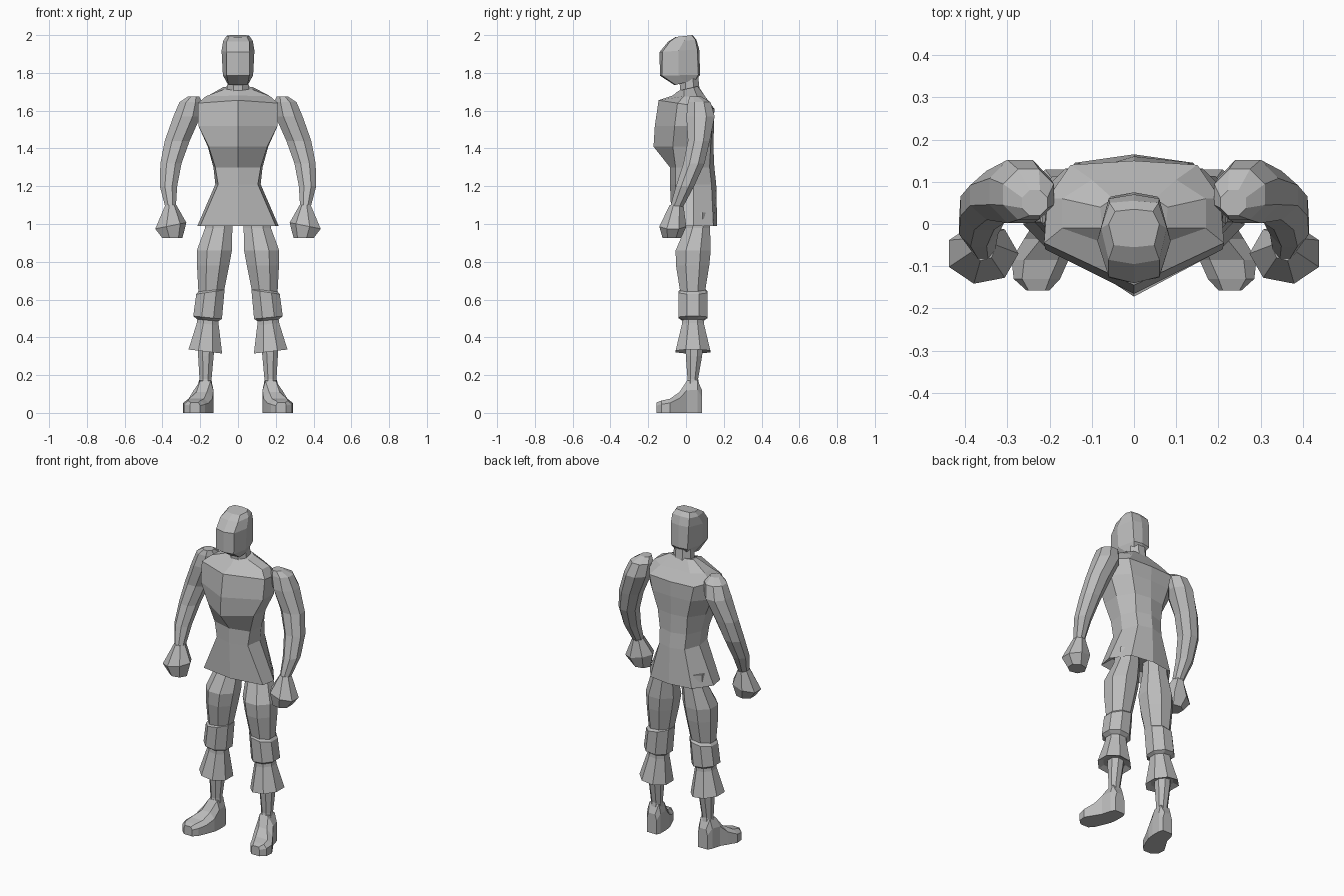
import bpy, bmesh, math

grey = bpy.data.materials.new("plain grey")
grey.diffuse_color = (0.5, 0.5, 0.5, 1)


def loft(name, rings, mirror=False):
    """Skin a list of equal-length point rings and cap both ends."""
    bm = bmesh.new()
    loops = [[bm.verts.new(p) for p in r] for r in rings]
    n = len(loops[0])
    for a, b in zip(loops, loops[1:]):
        for i in range(n):
            j = (i + 1) % n
            bm.faces.new((a[i], a[j], b[j], b[i]))
    bm.faces.new(loops[0][::-1])
    bm.faces.new(loops[-1])
    bmesh.ops.recalc_face_normals(bm, faces=bm.faces[:])
    me = bpy.data.meshes.new(name)
    bm.to_mesh(me)
    bm.free()
    me.materials.append(grey)
    ob = bpy.data.objects.new(name, me)
    bpy.context.collection.objects.link(ob)
    if mirror:
        ob.modifiers.new("mirror", "MIRROR").use_mirror_merge = False
    return ob


def oval(cx, cy, z, rx, ry, n=8, tilt=0.0):
    """Horizontal oval ring; tilt lowers it towards the inside."""
    pts = []
    for i in range(n):
        a = 2 * math.pi * (i + 0.5) / n
        k = 1 / math.cos(math.pi / n)
        dx = rx * k * math.cos(a)
        pts.append((cx + dx, cy + ry * k * math.sin(a), z + tilt * dx))
    return pts


def body_ring(zf, zb, yf, xc, yc, xs, ys, xb, yb, yk):
    """Symmetric ring: front keel, front corner, side, back corner, spine."""
    half = [(0, yf), (xc, yc), (xs, ys), (xb, yb), (0, yk)]
    full = half + [(-x, y) for x, y in half[3:0:-1]]
    return [(x, y, zf + (zb - zf) * (y - yf) / (yk - yf)) for x, y in full]


# tunic torso, with a recessed underside
loft("torso", [body_ring(*r) for r in [
    (1.05, 1.05, -.05, .13, -.03, .15, .05, .10, .12, .135),
    (.99, .99, -.075, .20, -.045, .215, .04, .14, .145, .165),
    (1.21, 1.21, -.085, .105, -.055, .12, .04, .085, .135, .16),
    (1.30, 1.30, -.085, .12, -.055, .13, .04, .09, .125, .15),
    (1.41, 1.41, -.172, .155, -.07, .16, .04, .10, .13, .145),
    (1.52, 1.52, -.165, .21, -.06, .21, .05, .13, .14, .148),
    (1.655, 1.61, -.145, .213, -.045, .205, .06, .15, .14, .15),
    (1.68, 1.67, -.07, .17, -.01, .17, .06, .10, .105, .10),
    (1.705, 1.73, -.04, .075, -.01, .08, .04, .05, .06, .065)]])

# neck
loft("neck", [oval(0, .02, 1.67, .075, .06), oval(0, .02, 1.71, .058, .052),
              oval(0, .015, 1.78, .055, .05)])

# head
loft("head", [body_ring(*r) for r in [
    (1.735, 1.765, -.06, .05, -.055, .06, 0, .04, .05, .055),
    (1.785, 1.79, -.138, .06, -.127, .08, -.04, .055, .065, .075),
    (1.91, 1.925, -.14, .06, -.125, .087, -.04, .06, .06, .07),
    (1.965, 1.975, -.095, .06, -.085, .078, -.01, .058, .05, .055),
    (1.99, 2.0, -.055, .048, -.05, .06, 0, .045, .03, .035)]])

# arms
loft("arm", [oval(*r) for r in [
    (.235, .05, 1.675, .03, .03),
    (.25, .07, 1.645, .06, .06),
    (.27, .077, 1.57, .072, .075),
    (.322, .068, 1.44, .066, .058),
    (.355, .042, 1.32, .056, .056),
    (.368, -.005, 1.20, .046, .048),
    (.357, -.05, 1.09, .028, .034)]], True)

# fists
loft("hand", [oval(*r) for r in [
    (.357, -.05, 1.10, .028, .034, 7),
    (.36, -.07, .99, .078, .066, 7, -.2),
    (.35, -.075, .925, .05, .045, 7)]], True)

# thighs
loft("thigh", [oval(*r) for r in [
    (.10, .065, 1.06, .07, .055),
    (.102, .062, .98, .072, .065),
    (.125, .038, .86, .093, .093),
    (.132, .035, .78, .085, .088),
    (.143, .035, .63, .066, .064)]], True)

# knee cuffs
loft("knee_cuff", [oval(*r) for r in [
    (.145, .037, .655, .062, .062, 8, -.15),
    (.146, .037, .64, .075, .077, 8, -.15),
    (.161, .037, .505, .076, .077, 8, .1),
    (.161, .037, .49, .055, .056, 8, .1)]], True)

# flared trouser ends, hollow below
loft("trouser_flare", [oval(*r) for r in [
    (.158, .037, .51, .054, .055, 8, .1),
    (.160, .037, .47, .058, .058, 8, .1),
    (.173, .037, .325, .089, .092, 8, .12),
    (.172, .037, .34, .06, .062, 8, .12)]], True)

# shins
loft("shin", [oval(*r) for r in [
    (.168, .045, .37, .045, .048),
    (.170, .042, .30, .041, .043),
    (.172, .036, .18, .032, .028),
    (.172, .036, .09, .040, .045)]], True)


def foot_ring(y, xi, xo, ti, to, h):
    """Section across the foot: sole, side walls, narrower top."""
    return [(xi, y, 0), (xo, y, 0), (xo, y, h * .7),
            (to, y, h), (ti, y, h), (xi, y, h * .7)]


# feet, toes turned slightly outwards
loft("foot", [foot_ring(*r) for r in [
    (.085, .14, .205, .15, .195, .12),
    (.06, .13, .22, .142, .205, .175),
    (.005, .13, .235, .145, .20, .17),
    (-.035, .135, .26, .165, .22, .11),
    (-.085, .155, .29, .18, .26, .075),
    (-.13, .175, .285, .20, .265, .065),
    (-.157, .20, .255, .21, .25, .055)]], True)
